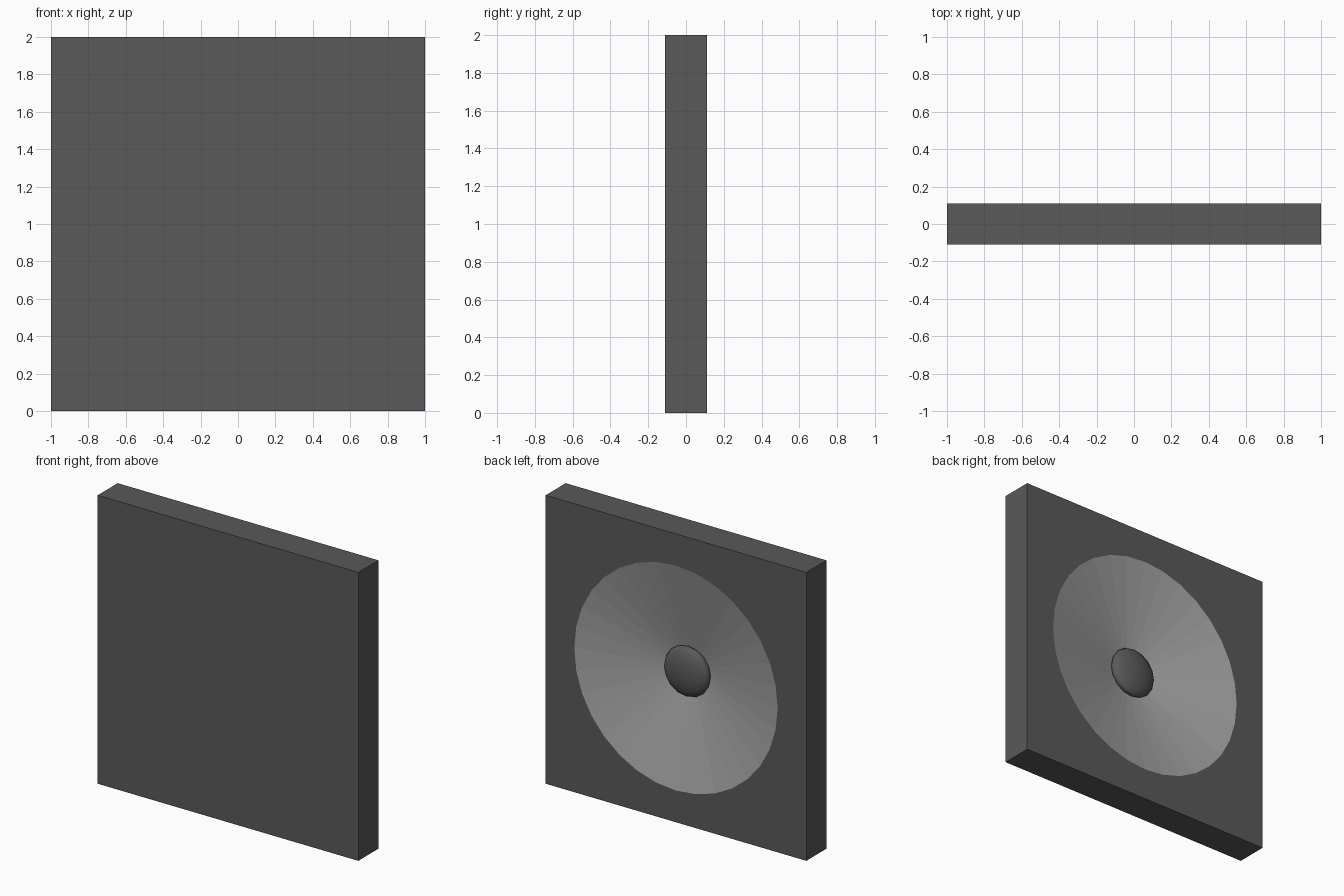
import bpy
import bmesh
from math import cos, sin, tau
from mathutils import Matrix

WIDTH, DEPTH, HEIGHT = 2.0, 0.22, 2.0
BACK = DEPTH / 2
MID = HEIGHT / 2
SEGMENTS = 32
CONE_RADIUS, CONE_DEPTH = 0.78, 0.18

cube = bpy.data.objects.get("Cube")
if cube:
    bpy.data.objects.remove(cube, do_unlink=True)


def material(name, grey):
    mat = bpy.data.materials.new(name)
    mat.use_nodes = True
    colour = (grey, grey, grey, 1)
    mat.diffuse_color = colour
    for node in mat.node_tree.nodes:
        if node.type == 'BSDF_PRINCIPLED':
            node.inputs["Base Color"].default_value = colour
    return mat


def finish(bm, name, mat):
    mesh = bpy.data.meshes.new(name)
    bm.to_mesh(mesh)
    bm.free()
    mesh.materials.append(mat)
    obj = bpy.data.objects.new(name, mesh)
    bpy.context.collection.objects.link(obj)
    return obj


def ring(bm):
    return [bm.verts.new((CONE_RADIUS * cos(tau * i / SEGMENTS), BACK,
                          MID + CONE_RADIUS * sin(tau * i / SEGMENTS)))
            for i in range(SEGMENTS)]


dark = material("dark grey", 0.1)
light = material("light grey", 0.36)

# Cabinet: a slab with a round opening in its back face
bm = bmesh.new()
bmesh.ops.create_cube(bm, size=1, matrix=Matrix.Translation((0, 0, MID))
                      @ Matrix.Diagonal((WIDTH, DEPTH, HEIGHT, 1)))
back = max(bm.faces, key=lambda f: f.calc_center_median().y)
border = list(back.edges)
bmesh.ops.delete(bm, geom=[back], context='FACES_ONLY')
rim = ring(bm)
border += [bm.edges.new((rim[i - 1], rim[i])) for i in range(SEGMENTS)]
filled = bmesh.ops.triangle_fill(bm, edges=border, use_beauty=True, normal=(0, 1, 0))
for item in filled["geom"]:
    if isinstance(item, bmesh.types.BMFace):
        item.normal_update()
        if item.normal.y < 0:
            item.normal_flip()
finish(bm, "cabinet", dark)

# Speaker cone: a faceted funnel sunk into the opening
bm = bmesh.new()
rim = ring(bm)
apex = bm.verts.new((0, BACK - CONE_DEPTH, MID))
for i in range(SEGMENTS):
    bm.faces.new((rim[i], rim[i - 1], apex))
finish(bm, "speaker_cone", light)

# Dust cap: a flattened ball in the middle of the cone
bm = bmesh.new()
bmesh.ops.create_uvsphere(bm, u_segments=16, v_segments=10, radius=1,
                          matrix=Matrix.Translation((0, BACK - 0.125, MID))
                          @ Matrix.Diagonal((0.175, 0.06, 0.175, 1))
                          @ Matrix.Rotation(tau / 4, 4, 'X'))
cap = finish(bm, "dust_cap", dark)
for face in cap.data.polygons:
    face.use_smooth = True
